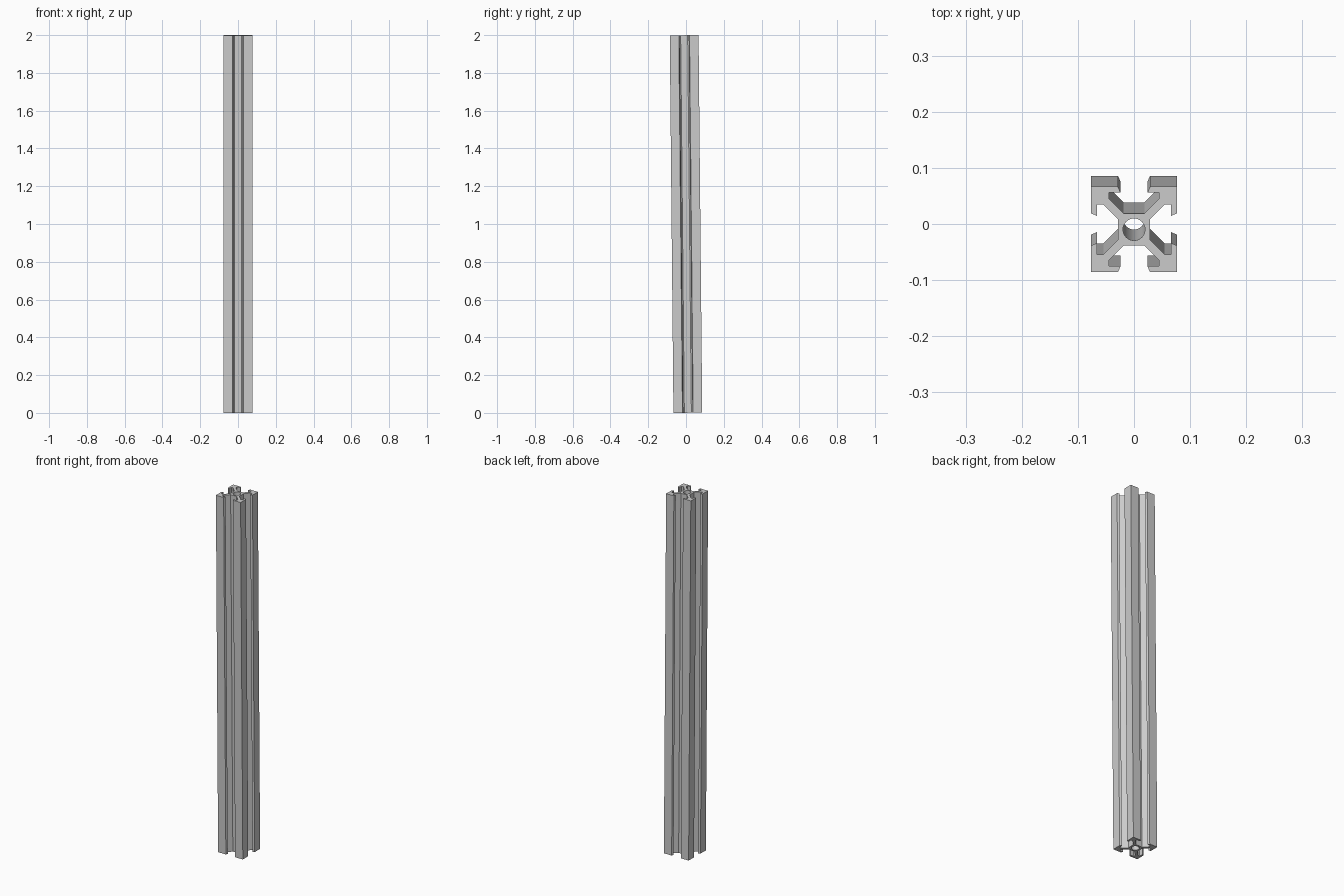
import bpy
from math import sin, cos, pi

if "Cube" in bpy.data.objects:
    bpy.data.objects.remove(bpy.data.objects["Cube"])

TILT = 0.00975      # slight lean towards the front
HALF = 0.0762       # half width of the bar
LENGTH = (2 - 2 * HALF * sin(TILT)) / cos(TILT)

# One slot (facing +x): lip, undercut, diagonal web, core
half_slot = [(HALF, 0.0285), (0.0655, 0.024), (0.0655, 0.0445),
             (0.0548, 0.0445), (0.0288, 0.0185)]
side = [(x, -y) for x, y in half_slot] + half_slot[::-1] + [(HALF, HALF)]

# Repeat the slot on all four sides
outline = []
for c, s in ((1, 0), (0, 1), (-1, 0), (0, -1)):
    outline += [(x * c - y * s, x * s + y * c) for x, y in side]

# Centre bore
bore = [(0.0196 * cos(2 * pi * i / 32), 0.0196 * sin(2 * pi * i / 32)) for i in range(32)]

# Extruded profile
curve = bpy.data.curves.new("slotted_bar", 'CURVE')
curve.dimensions = '2D'
curve.fill_mode = 'BOTH'
curve.extrude = LENGTH / 2
for loop in (outline, bore):
    spline = curve.splines.new('POLY')
    spline.points.add(len(loop) - 1)
    for p, (x, y) in zip(spline.points, loop):
        p.co = (x, y, 0, 1)
    spline.use_cyclic_u = True

bar = bpy.data.objects.new("slotted_bar", curve)
bpy.context.collection.objects.link(bar)
bar.location = (0, 0, 1)
bar.rotation_euler = (TILT, 0, 0)

# Mesh with a smooth bore and sharp edges
bpy.context.view_layer.objects.active = bar
bar.select_set(True)
bpy.ops.object.convert(target='MESH')
bpy.ops.object.mode_set(mode='EDIT')
bpy.ops.mesh.select_all(action='SELECT')
bpy.ops.mesh.remove_doubles(threshold=0.00001)
bpy.ops.mesh.normals_make_consistent(inside=False)
bpy.ops.object.mode_set(mode='OBJECT')
bpy.ops.object.shade_smooth_by_angle(angle=0.35)
